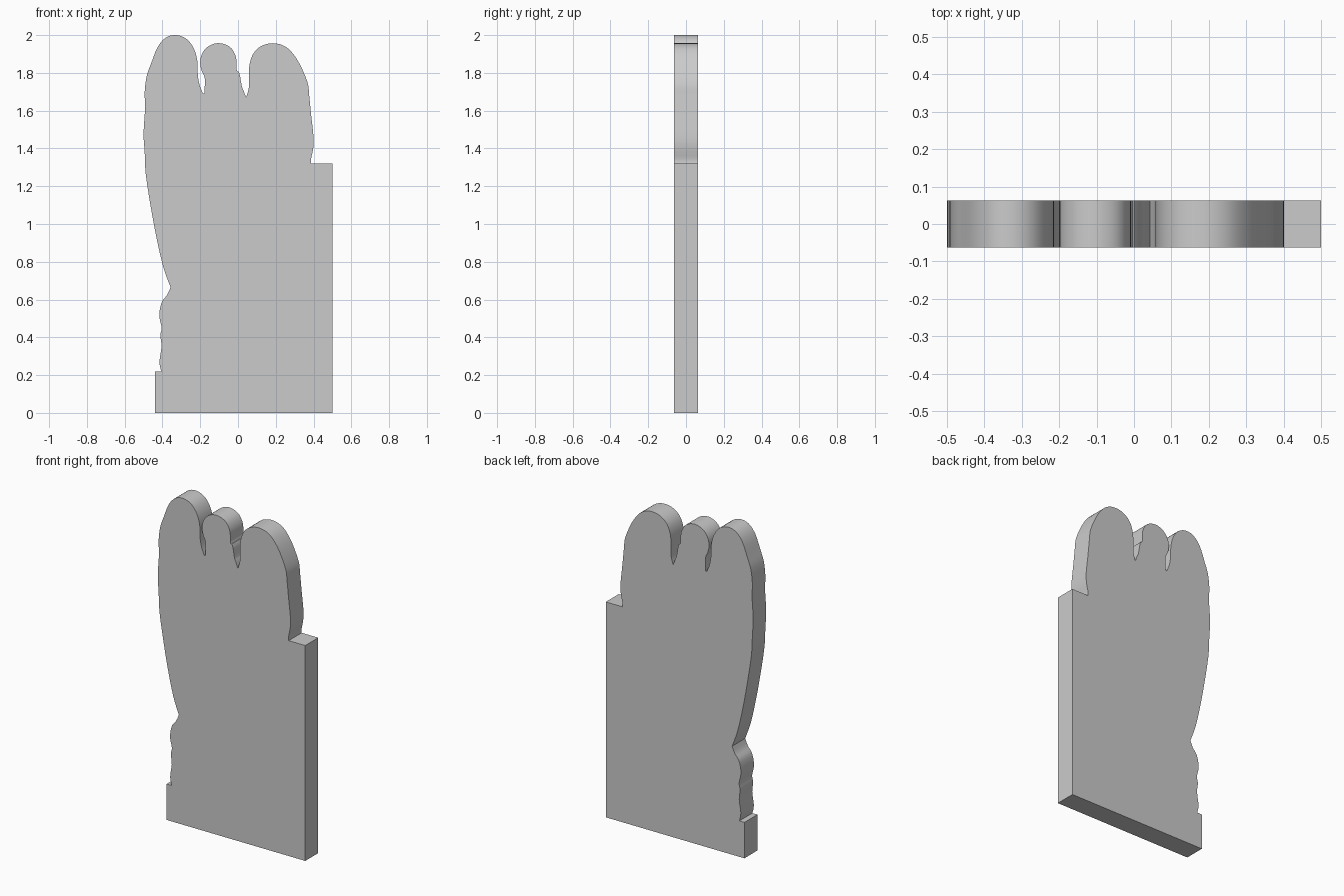
import bpy, bmesh
from mathutils import Vector

if "Cube" in bpy.data.objects:
    bpy.data.objects.remove(bpy.data.objects["Cube"])

HALF = 0.063  # half thickness of the slab


def smooth_run(points, steps=3):
    """Catmull-Rom curve through an open run of (x, z) points."""
    p = [Vector(q) for q in points]
    p = [p[0]] + p + [p[-1]]
    out = []
    for a, b, c, d in zip(p, p[1:], p[2:], p[3:]):
        for i in range(steps):
            t = i / steps
            out.append(0.5 * (2 * b + (c - a) * t + (2 * a - 5 * b + 4 * c - d) * t * t
                              + (3 * b - a - 3 * c + d) * t ** 3))
    return out + [p[-1]]


# Straight base corners
base = [(-.44, 0), (.5, 0), (.5, 1.32)]
# Right lobe, from the shoulder step over to the right notch
right_lobe = [(.388, 1.32), (.387, 1.345), (.398, 1.40), (.40, 1.46), (.388, 1.57),
              (.377, 1.68), (.368, 1.75), (.325, 1.85), (.28, 1.915), (.235, 1.947),
              (.18, 1.957), (.125, 1.943), (.085, 1.908), (.063, 1.855), (.057, 1.79),
              (.057, 1.72), (.043, 1.67)]
# Small middle lobe, notch to notch
middle_lobe = [(.043, 1.67), (.028, 1.71), (.02, 1.73), (.007, 1.80), (-.007, 1.815),
               (-.01, 1.88), (-.035, 1.93), (-.075, 1.953), (-.12, 1.956), (-.165, 1.935),
               (-.193, 1.895), (-.20, 1.85), (-.192, 1.81), (-.176, 1.77), (-.178, 1.69)]
# Left lobe and long left flank down to the pinch
left_lobe = [(-.185, 1.69), (-.203, 1.735), (-.213, 1.79), (-.215, 1.86), (-.232, 1.925),
             (-.27, 1.978), (-.325, 2.0), (-.38, 1.988), (-.425, 1.938), (-.46, 1.85),
             (-.483, 1.785), (-.494, 1.70), (-.492, 1.61), (-.50, 1.48), (-.494, 1.38),
             (-.488, 1.26), (-.46, 1.08), (-.43, .92), (-.395, .77), (-.357, .665)]
# Wavy lower left edge
lower_edge = [(-.357, .665), (-.375, .625), (-.402, .59), (-.415, .54), (-.415, .50),
              (-.404, .45), (-.411, .41), (-.405, .35), (-.416, .27), (-.406, .22)]

outline = [Vector(p) for p in base]
for run in (right_lobe, middle_lobe, left_lobe, lower_edge):
    for p in smooth_run(run):
        if (p - outline[-1]).length > 1e-4:
            outline.append(p)
outline.append(Vector((-.44, .22)))

# Extrude the silhouette through its thickness
bm = bmesh.new()
front = bm.faces.new([bm.verts.new((p.x, -HALF, p.y)) for p in outline])
ext = bmesh.ops.extrude_face_region(bm, geom=[front], use_keep_orig=True)
back = [g for g in ext["geom"] if isinstance(g, bmesh.types.BMVert)]
bmesh.ops.translate(bm, verts=back, vec=(0, 2 * HALF, 0))
bmesh.ops.recalc_face_normals(bm, faces=bm.faces)
mesh = bpy.data.meshes.new("cutout_board")
bm.to_mesh(mesh)
bm.free()

board = bpy.data.objects.new("cutout_board", mesh)
bpy.context.collection.objects.link(board)
grey = bpy.data.materials.new("plain grey")
grey.diffuse_color = (0.6, 0.6, 0.6, 1)
grey.use_nodes = True
grey.node_tree.nodes["Principled BSDF"].inputs["Base Color"].default_value = grey.diffuse_color
mesh.materials.append(grey)

# Smooth rounded rim, sharp corners and flat sides
bpy.context.view_layer.objects.active = board
board.select_set(True)
bpy.ops.object.shade_smooth_by_angle(angle=0.6)
